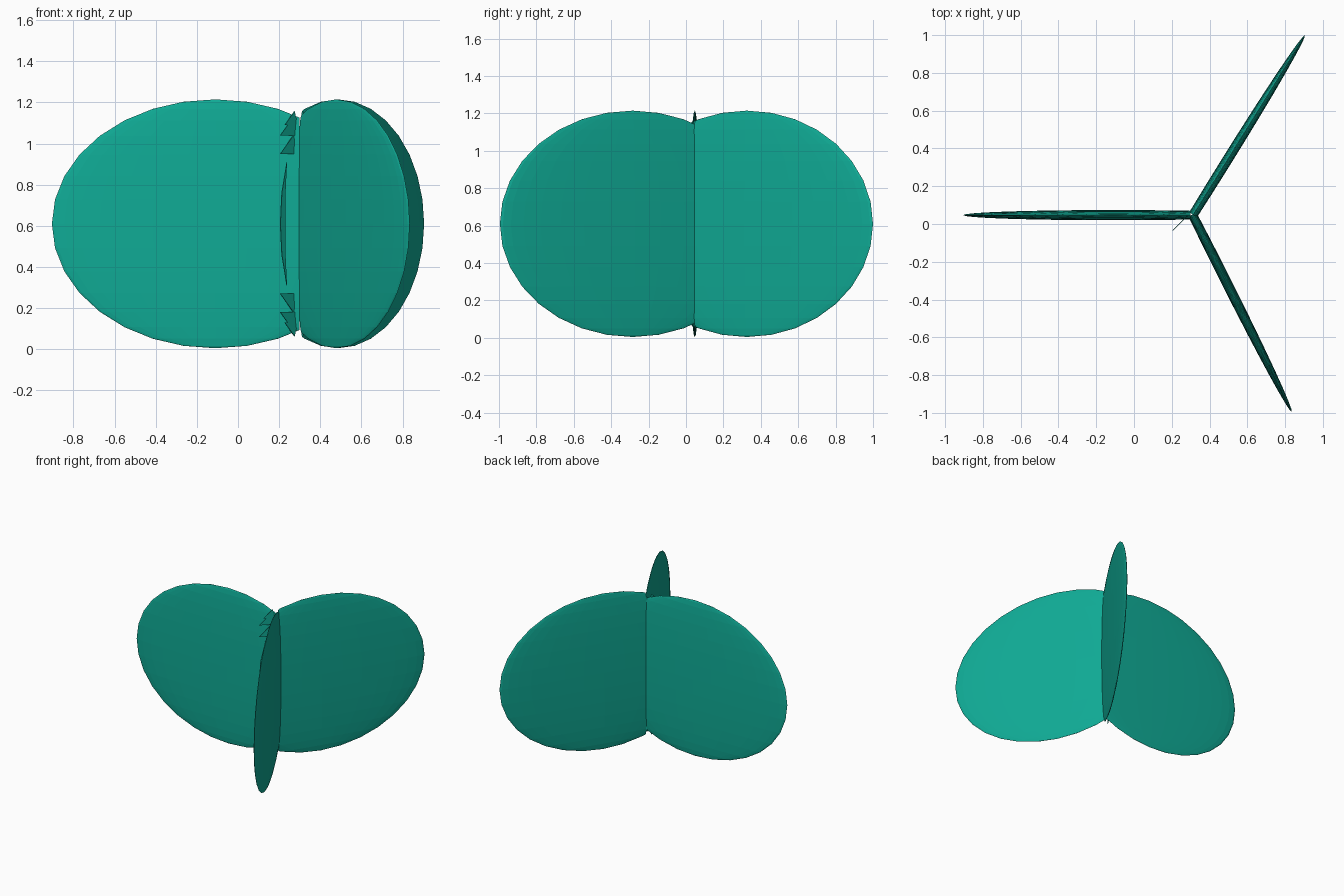
import bpy, bmesh
from math import radians
from mathutils import Matrix, Vector

cube = bpy.data.objects.get("Cube")
if cube:
    bpy.data.objects.remove(cube, do_unlink=True)

TEAL = (0.005, 0.41, 0.305, 1)
teal = bpy.data.materials.new("teal")
teal.use_nodes = True
teal.diffuse_color = TEAL
teal.node_tree.nodes["Principled BSDF"].inputs["Base Color"].default_value = TEAL

MID_Z = 0.61
HALF = Vector((0.795, 0.027, 0.605))


def add_object(name, bm):
    bmesh.ops.recalc_face_normals(bm, faces=bm.faces)
    mesh = bpy.data.meshes.new(name)
    bm.to_mesh(mesh)
    bm.free()
    mesh.materials.append(teal)
    obj = bpy.data.objects.new(name, mesh)
    bpy.context.collection.objects.link(obj)
    return obj


def blade(name, x, y, angle, inner):
    """Flattened sphere, sliced off where it meets the hub."""
    bm = bmesh.new()
    bmesh.ops.create_uvsphere(bm, u_segments=32, v_segments=16, radius=1)
    bmesh.ops.scale(bm, vec=HALF, verts=bm.verts)
    cut = bmesh.ops.bisect_plane(
        bm, geom=bm.verts[:] + bm.edges[:] + bm.faces[:],
        plane_co=(-inner, 0, 0), plane_no=(-1, 0, 0), clear_outer=True)
    rim = [e for e in cut["geom_cut"] if isinstance(e, bmesh.types.BMEdge)]
    bmesh.ops.contextual_create(bm, geom=rim)
    obj = add_object(name, bm)
    obj.location = (x, y, MID_Z)
    obj.rotation_euler.z = radians(angle)


# Three blades around the hub
blade("side_blade", -0.11, 0.047, 180, 0.41)
blade("back_blade", 0.485, 0.325, 58.1, 0.325)
blade("front_blade", 0.478, -0.285, -63.3, 0.375)


# Thin splinters poking out of the hub, mirrored above and below the middle
def splinters(name, outlines):
    bm = bmesh.new()
    for outline in outlines:
        for side in (1, -1):
            loop = [bm.verts.new((s, 0, side * h)) for s, h in outline]
            bm.faces.new(loop)
    # plates lie on a diagonal towards the front right
    bmesh.ops.transform(bm, verts=bm.verts, matrix=Matrix.Rotation(radians(-135), 4, "Z"))
    obj = add_object(name, bm)
    obj.location = (0.29, 0.05, MID_Z)
    solid = obj.modifiers.new("thickness", "SOLIDIFY")
    solid.thickness = 0.004
    solid.offset = 0


tooth = [(0, 0), (0.12, 0), (0.03, 0.09)]
teeth = [[(s * k, h * k + z) for s, h in tooth]
         for z, k in ((0.34, 1), (0.43, 1), (0.48, 0.75))]
sliver = [(0.12, 0), (0.11, 0.15), (0.075, 0.3), (0.085, 0.15), (0.085, 0)]
splinters("hub_splinters", teeth + [sliver])
